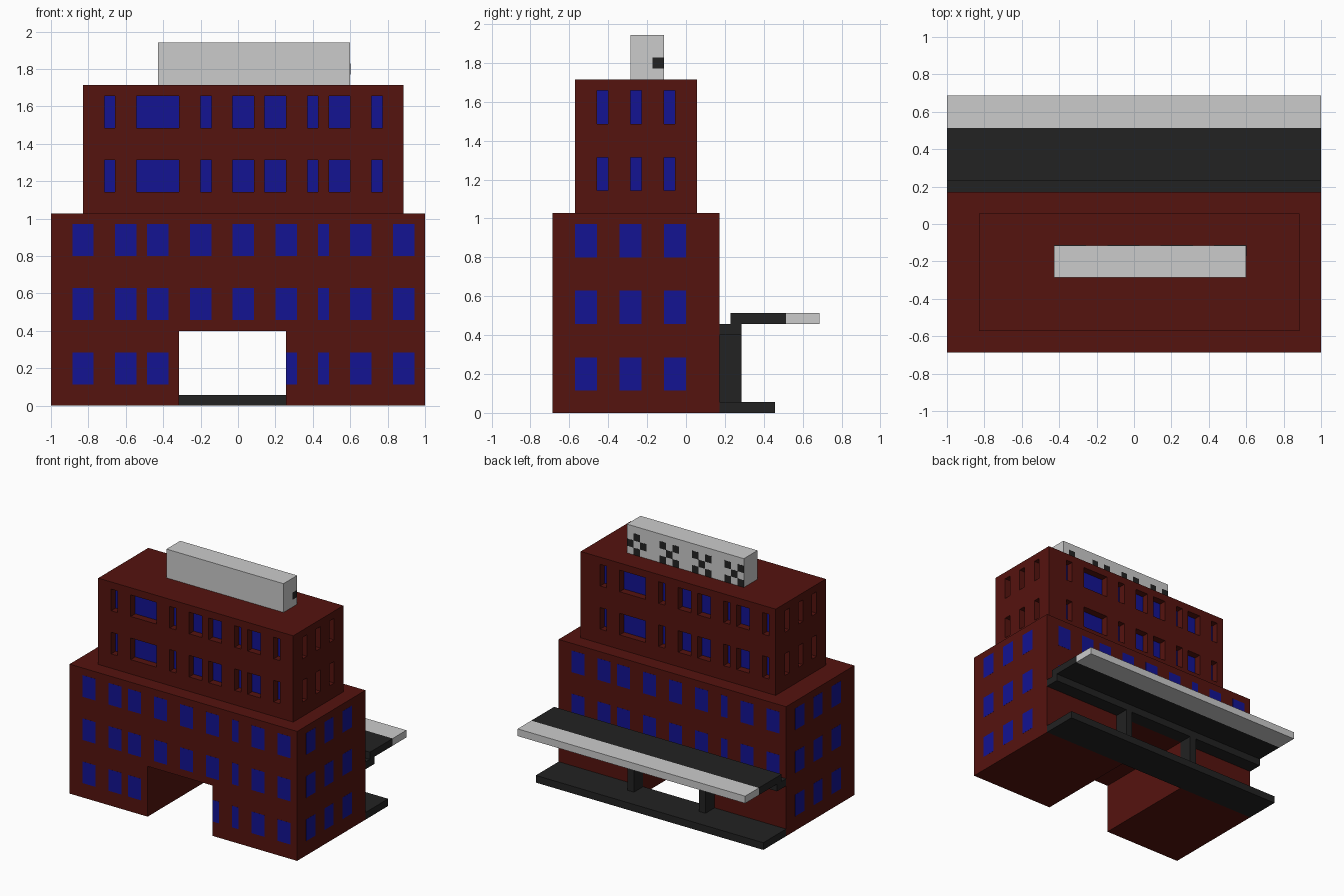
import bpy, bmesh
from mathutils import Vector

if "Cube" in bpy.data.objects:
    bpy.data.objects.remove(bpy.data.objects["Cube"])

U = 2 / 35                                   # the model sits on a grid of 35 x 24 x 34 cells
E = 0.012                                    # pane thickness in cells


def material(name, rgb):
    m = bpy.data.materials.new(name)
    m.diffuse_color = (*rgb, 1)
    m.use_nodes = True
    m.node_tree.nodes["Principled BSDF"].inputs["Base Color"].default_value = m.diffuse_color
    return m


BRICK = material("brick_red", (0.091, 0.0065, 0.0045))
BLUE = material("window_blue", (0.0065, 0.0065, 0.29))
BLACK = material("black", (0.016, 0.016, 0.016))


def to_world(x, y, z):
    return Vector(((x - 17.5) * U, (y - 12) * U, z * U))


def finish(name, bm, mat):
    bmesh.ops.recalc_face_normals(bm, faces=bm.faces)
    me = bpy.data.meshes.new(name)
    bm.to_mesh(me)
    bm.free()
    ob = bpy.data.objects.new(name, me)
    bpy.context.collection.objects.link(ob)
    if mat:
        me.materials.append(mat)
    return ob


def boxes(name, items, mat=None):
    """One object made of boxes given as (x0, x1, y0, y1, z0, z1) in cells."""
    bm = bmesh.new()
    for x0, x1, y0, y1, z0, z1 in items:
        lo, hi = to_world(x0, y0, z0), to_world(x1, y1, z1)
        for v in bmesh.ops.create_cube(bm, size=1)["verts"]:
            v.co = Vector([lo[i] if v.co[i] < 0 else hi[i] for i in range(3)])
    return finish(name, bm, mat)


# Lower block: arch-shaped outline with the passage, extruded front to back
outline = [(0, 0), (12, 0), (12, 7), (22, 7), (22, 0), (35, 0), (35, 18), (0, 18)]
bm = bmesh.new()
face = bm.faces.new([bm.verts.new(to_world(x, 0, z)) for x, z in outline])
ext = bmesh.ops.extrude_face_region(bm, geom=[face])
for v in ext["geom"]:
    if isinstance(v, bmesh.types.BMVert):
        v.co.y += 15 * U
finish("lower_block", bm, BRICK)

# Lower windows: flush panes, back and left repeat front and right turned half round
front_low = [(2, 4), (6, 8), (9, 11), (13, 15), (17, 19), (21, 23), (25, 26), (28, 30), (32, 34)]
panes = [(22 - E, 22, 0, 1, 2, 5)]           # window corner showing inside the passage
for z in (2, 8, 14):
    h = (z, z + 3)
    for a, b in front_low:
        if z > 2:                            # no ground floor windows at the back
            panes.append((35 - b, 35 - a, 15, 15 + E, *h))
        elif a in (13, 17):                  # lost to the passage
            continue
        elif a == 21:
            a = 22
        panes.append((a, b, -E, 0, *h))
    for a in (2, 6, 10):
        panes.append((35, 35 + E, a, a + 2, *h))
        panes.append((-E, 0, 13 - a, 15 - a, *h))
boxes("lower_windows", panes, BLUE)

# Upper windows: one-cell-deep recesses with panes at the back
front_up = [(5, 6), (8, 12), (14, 15), (17, 19), (20, 22), (24, 25), (26, 28), (30, 31)]
cuts, panes = [], []
for z in (20, 26):
    h = (z, z + 3)
    for a, b in front_up:
        cuts += [(a, b, 1.5, 3, *h), (35 - b, 35 - a, 12, 13.5, *h)]
        panes += [(a, b, 3 - E, 3, *h), (35 - b, 35 - a, 12, 12 + E, *h)]
    for a in (4, 7, 10):
        cuts += [(32, 33.5, a, a + 1, *h), (2.5, 4, a, a + 1, *h)]
        panes += [(32, 32 + E, a, a + 1, *h), (4 - E, 4, a, a + 1, *h)]

# Upper block with the recesses cut out
upper = boxes("upper_block", [(3, 33, 2, 13, 18, 30)], BRICK)
cutter = boxes("recess_cutter", cuts, BRICK)
cutter.hide_render = True
mod = upper.modifiers.new("recesses", 'BOOLEAN')
mod.operation = 'DIFFERENCE'
mod.solver = 'EXACT'
mod.object = cutter
bpy.context.view_layer.update()
cut_mesh = bpy.data.meshes.new_from_object(
    upper.evaluated_get(bpy.context.evaluated_depsgraph_get()))
upper.modifiers.clear()
upper.data = cut_mesh
bpy.data.objects.remove(cutter)
boxes("upper_windows", panes, BLUE)

# Roof panel with checker clusters on its back
boxes("roof_panel", [(10, 28, 7, 10, 30, 34)])
diamond = [(0, 1), (1, 0), (1, 2), (2, 1)]
cross = [(0, 0), (0, 2), (1, 1), (2, 0), (2, 2)]
checks = [(28, 28 + E, 9, 10, 31, 32)]       # end square wrapping the corner
for g in range(4):
    for c, r in (cross if g else diamond):
        x = 27 - 5 * g - c
        checks.append((x, x + 1, 10, 10 + E, 30 + r, 31 + r))
boxes("roof_panel_checks", checks, BLACK)

# Rear platform, posts and canopy
boxes("platform", [(0, 35, 15, 20, 0, 1)], BLACK)
boxes("canopy_posts", [(11, 12, 15, 17, 1, 7), (22, 23, 15, 17, 1, 7)], BLACK)
boxes("canopy_beam", [(0, 35, 15, 17, 7, 8)], BLACK)
boxes("canopy_roof", [(0, 35, 16, 21, 8, 9)], BLACK)
boxes("canopy_edge", [(0, 35, 21, 24, 8, 9)])
